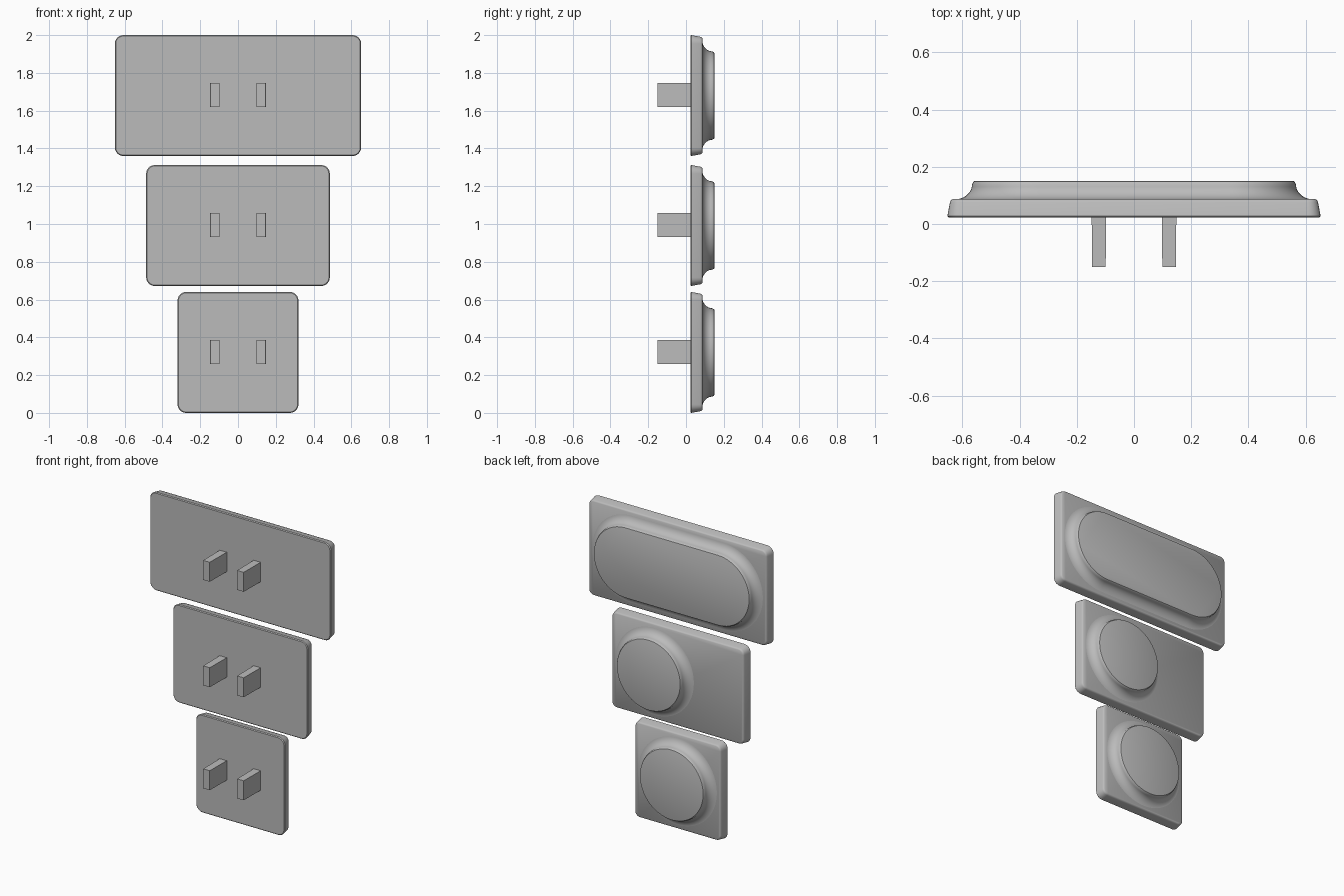
import bpy, bmesh
from math import sin, cos, pi, radians
from mathutils import Matrix

cube = bpy.data.objects.get("Cube")
if cube:
    bpy.data.objects.remove(cube, do_unlink=True)

grey = bpy.data.materials.new("plain grey")
grey.use_nodes = True
grey.diffuse_color = (0.5, 0.5, 0.5, 1)
grey.node_tree.nodes["Principled BSDF"].inputs["Base Color"].default_value = (0.5, 0.5, 0.5, 1)


def finish(name, bm, smooth=True):
    bmesh.ops.recalc_face_normals(bm, faces=bm.faces)
    mesh = bpy.data.meshes.new(name)
    bm.to_mesh(mesh)
    bm.free()
    mesh.materials.append(grey)
    obj = bpy.data.objects.new(name, mesh)
    bpy.context.collection.objects.link(obj)
    if smooth:
        bpy.ops.object.select_all(action='DESELECT')
        obj.select_set(True)
        bpy.context.view_layer.objects.active = obj
        bpy.ops.object.shade_smooth_by_angle(angle=radians(35))
    return obj


def rounded_loft(name, cx, cz, core_x, core_z, rings, seg):
    """Loft rounded rectangles: a core box grown by each ring's radius at depth y."""
    bm = bmesh.new()
    loops = []
    for radius, y in rings:
        loop = []
        for corner, (sx, sz) in enumerate([(1, 1), (-1, 1), (-1, -1), (1, -1)]):
            # a core without height shares its corner ends, so skip them
            for i in range(seg + 1):
                a = (corner + i / seg) * pi / 2
                loop.append(bm.verts.new((cx + sx * core_x + radius * cos(a), y,
                                          cz + sz * core_z + radius * sin(a))))
        loops.append(loop)
    n = len(loops[0])
    for a, b in zip(loops, loops[1:]):
        for i in range(n):
            j = (i + 1) % n
            bm.faces.new((a[i], a[j], b[j], b[i]))
    bm.faces.new(loops[0])
    bm.faces.new(loops[-1])
    bmesh.ops.remove_doubles(bm, verts=bm.verts, dist=1e-5)
    return finish(name, bm)


def prong(name, x, z):
    bm = bmesh.new()
    bmesh.ops.create_cube(bm, size=1, matrix=Matrix.Translation((x, -0.06, z))
                          @ Matrix.Diagonal((0.051, 0.18, 0.127, 1)))
    for v in bm.verts:
        if v.co.y < -0.1:                 # slight taper towards the tip
            v.co.x = x + (v.co.x - x) * 0.92
    return finish(name, bm, smooth=False)


HALF = 0.32       # half height of every plate
CORNER = 0.045

# plate edge: small front bevel, tapered side, rounded rear edge
plate_rings = [(CORNER - 0.005, 0.023), (CORNER, 0.028), (CORNER - 0.009, 0.076),
               (CORNER - 0.012, 0.083), (CORNER - 0.018, 0.087)]
# raised pad: concave flare rising to a softly rounded rim
pad_rings = [(0.295 - 0.061 * sin(t), 0.086 + 0.052 * (1 - cos(t)))
             for t in (pi / 2 * i / 10 for i in range(11))]
pad_rings += [(0.230, 0.146), (0.228, 0.149), (0.225, 0.150)]

# name, half width, centre height, pad centre x, pad core half length
plugs = [("large", 0.652, 1.68, 0, 0.332),
         ("medium", 0.486, 0.992, 0.166, 0),
         ("small", 0.32, 0.32, 0, 0)]

for size, half_w, z, pad_x, pad_len in plugs:
    rounded_loft(size + "_plate", 0, z, half_w - CORNER, HALF - CORNER, plate_rings, 6)
    rounded_loft(size + "_raised_pad", pad_x, z, pad_len, 0, pad_rings, 16)
    for side, sx in (("left", 1), ("right", -1)):
        prong(f"{size}_{side}_prong", sx * 0.1225, z + 0.003)
